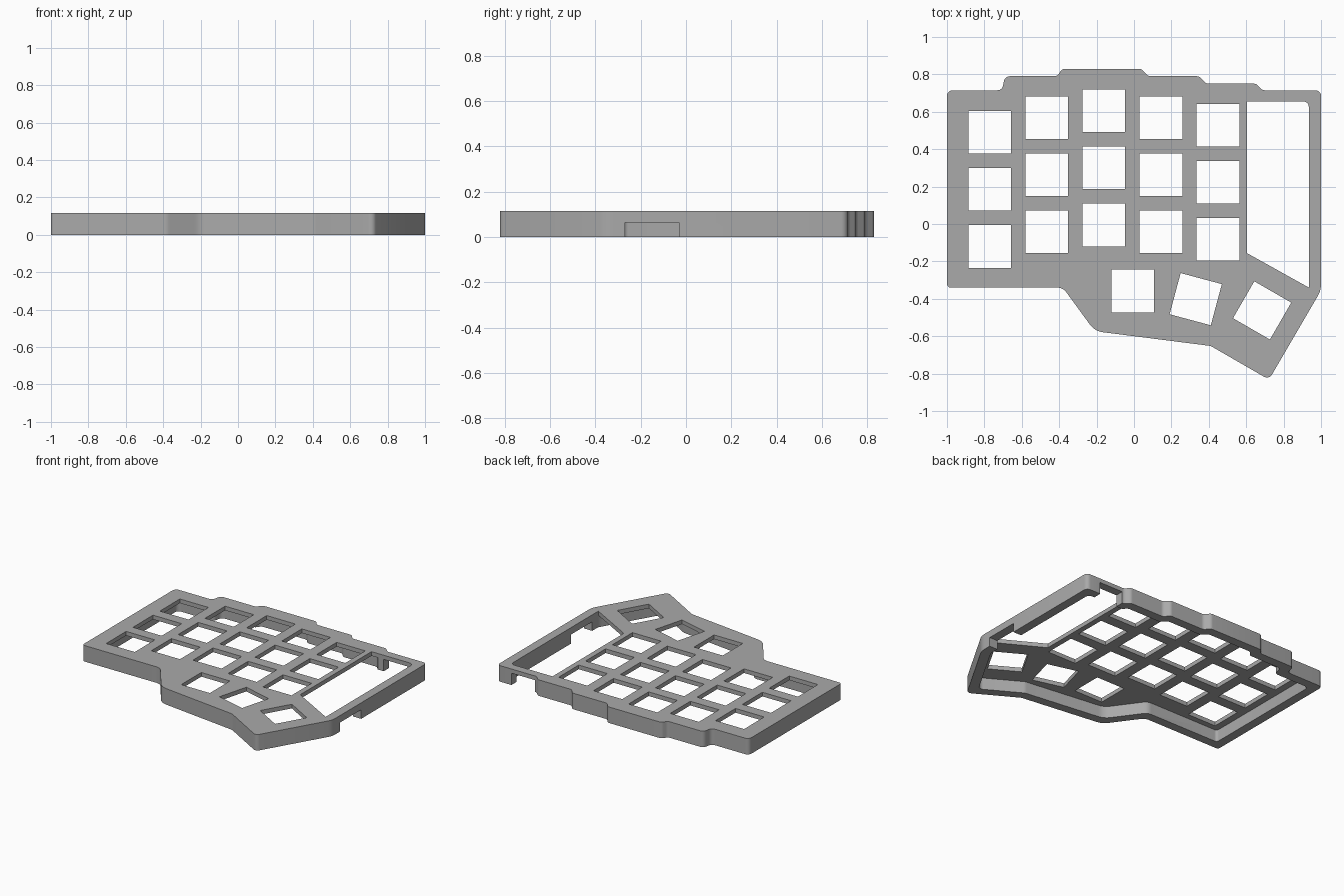
import bpy, bmesh, math
from mathutils import Vector, Matrix

cube = bpy.data.objects.get("Cube")
if cube:
    bpy.data.objects.remove(cube)

HEIGHT, PLATE, WALL = 0.115, 0.03, 0.065
KEY, PITCH = 0.228, 0.305

grey = bpy.data.materials.new("plain grey")
grey.use_nodes = True
grey.diffuse_color = (0.4, 0.4, 0.4, 1)
grey.node_tree.nodes["Principled BSDF"].inputs["Base Color"].default_value = (0.4, 0.4, 0.4, 1)


def rounded(corners, steps=5):
    """Round each (x, y, radius) corner of a polygon with an arc."""
    pts, n = [], len(corners)
    for i, (x, y, r) in enumerate(corners):
        p = Vector((x, y))
        a = (Vector(corners[i - 1][:2]) - p)
        b = (Vector(corners[(i + 1) % n][:2]) - p)
        if r == 0:
            pts.append(p)
            continue
        half = a.angle(b) / 2
        d = min(r / math.tan(half), 0.48 * a.length, 0.48 * b.length)
        r = d * math.tan(half)
        a.normalize()
        b.normalize()
        centre = p + (a + b).normalized() * (r / math.sin(half))
        u, v = p + a * d - centre, p + b * d - centre
        sweep = u.angle_signed(v)
        for k in range(steps + 1):
            pts.append(centre + Matrix.Rotation(-sweep * k / steps, 2) @ u)
    return pts


def inset(corners, t):
    """Offset a counter-clockwise polygon inwards by t."""
    out, n = [], len(corners)
    for i, (x, y, r) in enumerate(corners):
        p = Vector((x, y))
        e = (p - Vector(corners[i - 1][:2])).normalized()
        f = (Vector(corners[(i + 1) % n][:2]) - p).normalized()
        n1, n2 = Vector((-e.y, e.x)), Vector((-f.y, f.x))
        q = p + (n1 + n2) * (t / (1 + n1.dot(n2)))
        out.append((q.x, q.y, r))
    return out


def prism(name, pts, z0, z1):
    bm = bmesh.new()
    face = bm.faces.new([bm.verts.new((p[0], p[1], z0)) for p in pts])
    top = bmesh.ops.extrude_face_region(bm, geom=[face])["geom"]
    bmesh.ops.translate(bm, vec=(0, 0, z1 - z0),
                        verts=[v for v in top if isinstance(v, bmesh.types.BMVert)])
    bmesh.ops.recalc_face_normals(bm, faces=bm.faces)
    mesh = bpy.data.meshes.new(name)
    bm.to_mesh(mesh)
    bm.free()
    mesh.materials.append(grey)
    ob = bpy.data.objects.new(name, mesh)
    bpy.context.collection.objects.link(ob)
    return ob


def cut(ob, pts, z0, z1):
    """Cut a prism out of an object."""
    cutter = prism("cutter", pts, z0, z1)
    cutter.hide_render = True
    mod = ob.modifiers.new("cut", "BOOLEAN")
    mod.operation, mod.solver, mod.object = "DIFFERENCE", "EXACT", cutter
    bpy.context.view_layer.objects.active = ob
    bpy.ops.object.modifier_apply(modifier=mod.name)
    bpy.data.objects.remove(cutter)


def box(x0, x1, y0, y1):
    return [(x0, y0), (x1, y0), (x1, y1), (x0, y1)]


def key_hole(x, y, degrees=0):
    h = KEY / 2
    turn = Matrix.Rotation(math.radians(degrees), 2)
    return [Vector((x, y)) + turn @ Vector(c) for c in box(-h, h, -h, h)]


# Case outline, counter-clockwise from the front left: x, y, corner radius
outline = [
    (-1, -.34, .02), (-.38, -.34, .06), (-.21, -.573, .1), (.41, -.652, .06),
    (.722, -.832, .03), (1, -.355, .12), (1, .715, .03),
    (.685, .715, .03), (.655, .75, .03), (.385, .75, .03), (.35, .79, .03),
    (.075, .79, .03), (.04, .83, .03), (-.385, .83, .03), (-.41, .79, .03),
    (-.69, .79, .03), (-.705, .715, .03), (-1, .715, .03),
]
case = prism("keyboard_case", rounded(outline), 0, HEIGHT)

# Hollow underside, leaving the walls and the switch plate
cut(case, rounded(inset(outline, WALL)), -0.1, HEIGHT - PLATE)

# Three-row key columns with staggered tops
for col, top in enumerate((.49, .568, .605, .568, .528)):
    for row in range(3):
        cut(case, key_hole(-.771 + col * PITCH, top - row * PITCH), -0.1, 0.3)

# Thumb keys fan out
for x, y, degrees in ((-.007, -.358, 0), (.33, -.402, -15), (.685, -.462, -30)):
    cut(case, key_hole(x, y, degrees), -0.1, 0.3)

# Controller window
window = [(.603, -.155, 0), (.935, -.34, 0), (.935, .655, .03), (.603, .655, 0)]
cut(case, rounded(window), -0.1, 0.3)

# Port openings in the back and right walls
cut(case, box(.7, .887, .6, .9), -0.1, HEIGHT - PLATE)
cut(case, box(.9, 1.1, -.27, -.03), -0.1, .065)

case.select_set(True)
bpy.ops.object.shade_smooth_by_angle(angle=math.radians(30))
